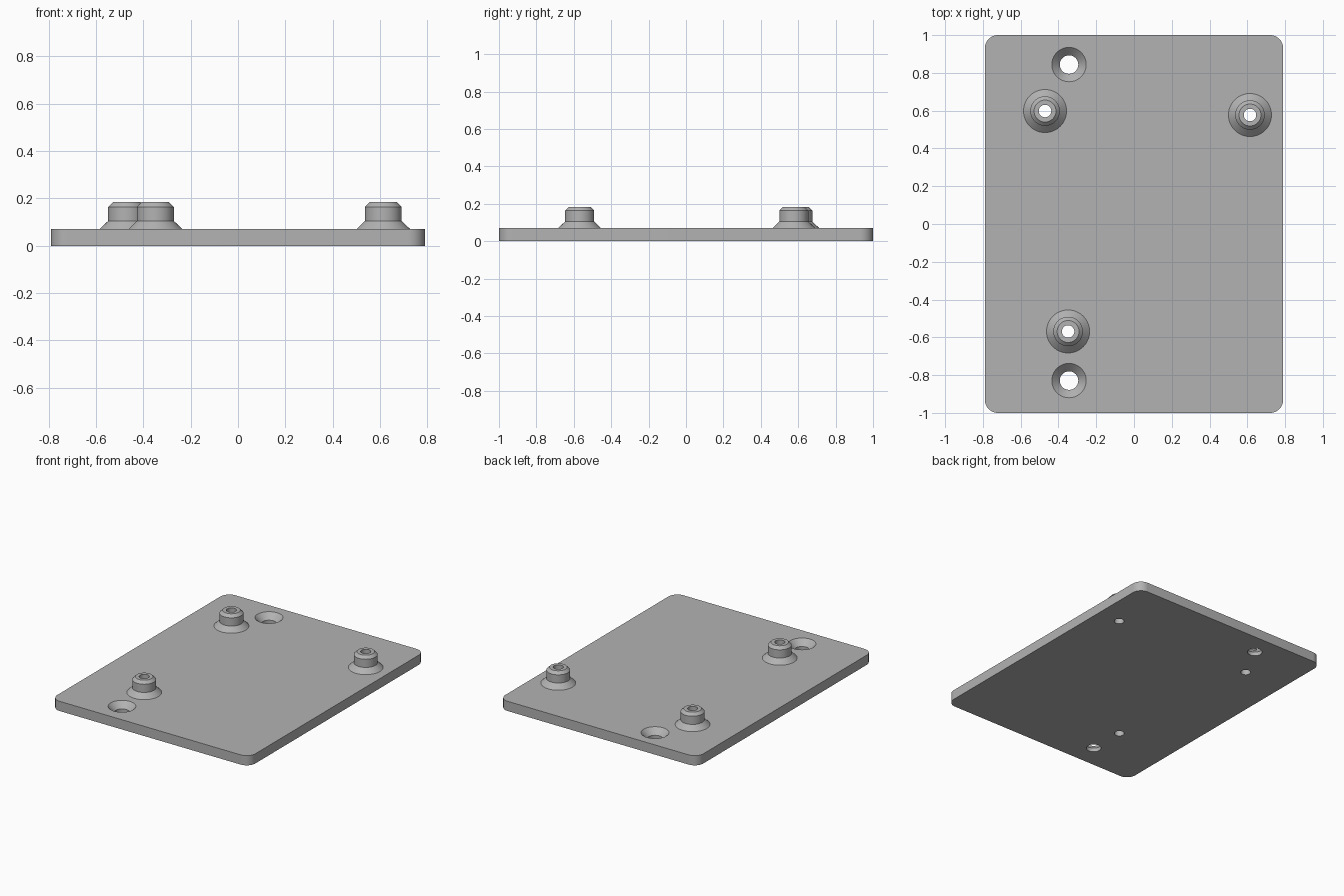
import bpy, bmesh, math

if "Cube" in bpy.data.objects:
    bpy.data.objects.remove(bpy.data.objects["Cube"])

HALF_X, HALF_Y, THICK, CORNER = 0.79, 1.0, 0.07, 0.07
POSTS = [(-0.471, 0.598), (0.614, 0.577), (-0.349, -0.569)]
SCREWS = [(-0.344, 0.844), (-0.344, -0.829)]
SIDES = 64

grey = bpy.data.materials.new("plain grey")
grey.diffuse_color = (0.45, 0.45, 0.45, 1)
grey.use_nodes = True
grey.node_tree.nodes["Principled BSDF"].inputs["Base Color"].default_value = grey.diffuse_color


def make_object(name, bm):
    bmesh.ops.recalc_face_normals(bm, faces=bm.faces)
    mesh = bpy.data.meshes.new(name)
    bm.to_mesh(mesh)
    bm.free()
    mesh.materials.append(grey)
    obj = bpy.data.objects.new(name, mesh)
    bpy.context.collection.objects.link(obj)
    return obj


def smooth(obj):
    bpy.ops.object.select_all(action='DESELECT')
    obj.select_set(True)
    bpy.context.view_layer.objects.active = obj
    bpy.ops.object.shade_smooth_by_angle(angle=math.radians(25))


def lathe(name, profile, x, y, caps=False, loop=False):
    """Spin (radius, height) pairs around a vertical axis at x, y."""
    bm = bmesh.new()
    rings = []
    for r, z in profile:
        rings.append([bm.verts.new((x + r * math.cos(2 * math.pi * i / SIDES),
                                    y + r * math.sin(2 * math.pi * i / SIDES), z))
                      for i in range(SIDES)])
    for a, b in zip(rings, rings[1:]):
        for i in range(SIDES):
            j = (i + 1) % SIDES
            bm.faces.new((a[i], a[j], b[j], b[i]))
    if caps:
        bm.faces.new(rings[0])
        bm.faces.new(rings[-1])
    return make_object(name, bm)


# Base plate with rounded corners
bm = bmesh.new()
outline = []
for k, (sx, sy) in enumerate([(1, 1), (-1, 1), (-1, -1), (1, -1)]):
    for i in range(13):
        a = math.pi / 2 * (k + i / 12)
        outline.append(bm.verts.new((sx * (HALF_X - CORNER) + CORNER * math.cos(a),
                                     sy * (HALF_Y - CORNER) + CORNER * math.sin(a), 0)))
face = bm.faces.new(outline)
top = bmesh.ops.extrude_face_region(bm, geom=[face], use_keep_orig=True)
bmesh.ops.translate(bm, vec=(0, 0, THICK),
                    verts=[v for v in top["geom"] if isinstance(v, bmesh.types.BMVert)])
plate = make_object("base_plate", bm)

# Through holes under the posts, and countersunk screw holes
BORE = [(0.033, -0.05), (0.033, 0.12)]
SINK = [(0.049, -0.05), (0.049, 0.028), (0.091, THICK), (0.091, 0.12)]
cutters = [lathe("bore_cutter", BORE, x, y, caps=True) for x, y in POSTS]
cutters += [lathe("countersink_cutter", SINK, x, y, caps=True) for x, y in SCREWS]
bpy.context.view_layer.objects.active = plate
for cutter in cutters:
    mod = plate.modifiers.new("hole", 'BOOLEAN')
    mod.operation, mod.solver, mod.object = 'DIFFERENCE', 'EXACT', cutter
    bpy.ops.object.modifier_apply(modifier=mod.name)
    bpy.data.objects.remove(cutter)
smooth(plate)

# Hollow posts: flared foot, straight collar, chamfered rim, bore
POST = [(0.114, THICK), (0.078, 0.105), (0.078, 0.164), (0.058, 0.184),
        (0.033, 0.184), (0.033, THICK)]
for n, (x, y) in enumerate(POSTS, 1):
    smooth(lathe(f"standoff_post_{n}", POST, x, y))
